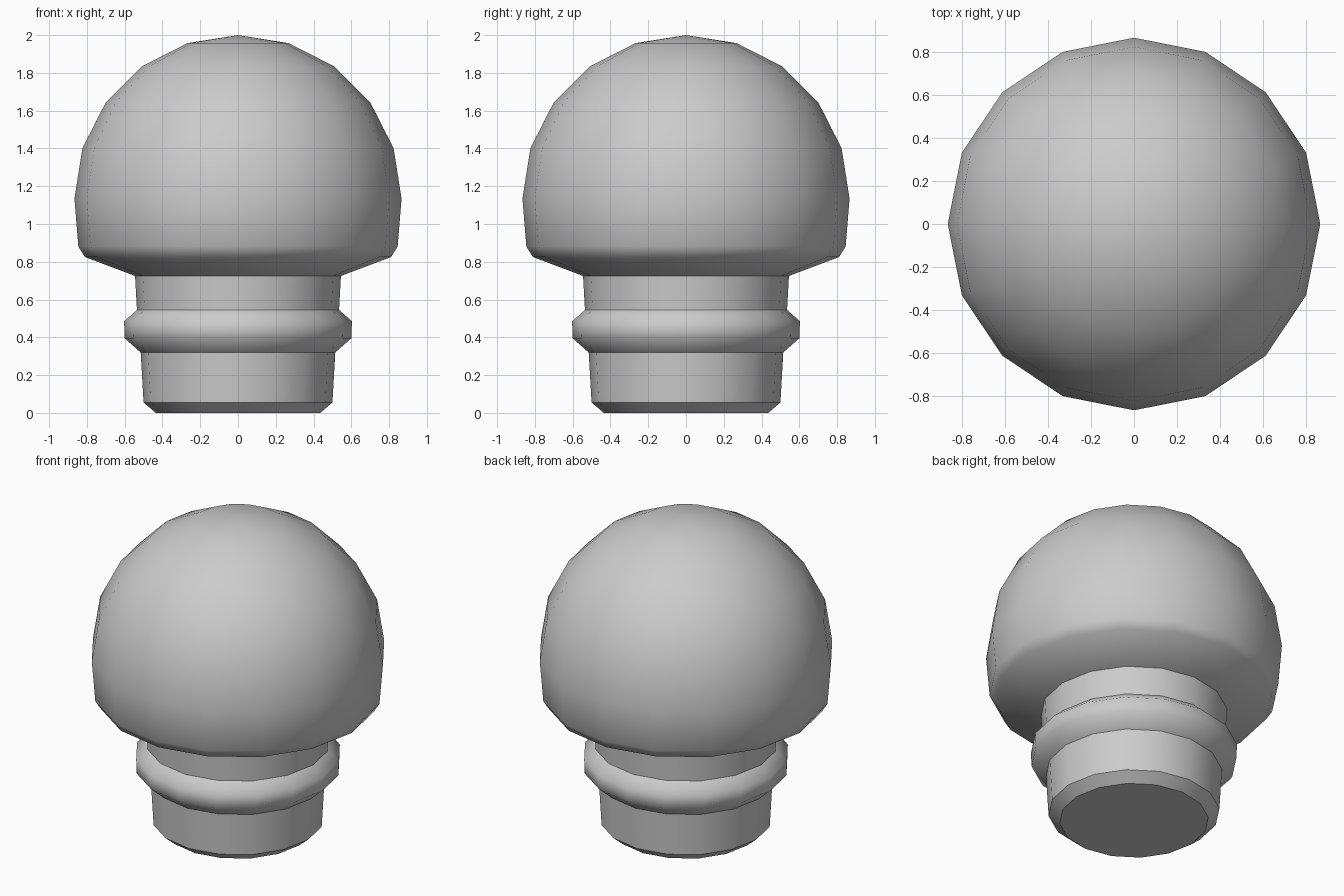
import bpy
import bmesh
from math import cos, sin, pi, radians

cube = bpy.data.objects.get("Cube")
if cube:
    bpy.data.objects.remove(cube, do_unlink=True)

SIDES = 16

grey = bpy.data.materials.new("plain grey")
grey.use_nodes = True
colour = (0.6, 0.6, 0.6, 1)
grey.diffuse_color = colour
grey.node_tree.nodes["Principled BSDF"].inputs["Base Color"].default_value = colour


def lathe(name, profile, sharp=()):
    """Revolve (radius, z) points, listed top to bottom; sharp lists crisp rings."""
    bm = bmesh.new()
    rings = []
    for r, z in profile:
        count = SIDES if r > 0 else 1
        rings.append([bm.verts.new((r * cos(2 * pi * i / SIDES),
                                    r * sin(2 * pi * i / SIDES), z))
                      for i in range(count)])
    for a, b in zip(rings, rings[1:]):
        for i in range(SIDES):
            j = (i + 1) % SIDES
            if len(a) == 1:
                face = (a[0], b[i], b[j])
            elif len(b) == 1:
                face = (a[i], b[0], a[j])
            else:
                face = (a[i], b[i], b[j], a[j])
            bm.faces.new(face).smooth = True
    for k in sharp:
        ring = rings[k]
        for i in range(SIDES):
            bm.edges.get((ring[i], ring[(i + 1) % SIDES])).smooth = False
    bm.normal_update()
    mesh = bpy.data.meshes.new(name)
    bm.to_mesh(mesh)
    bm.free()
    mesh.materials.append(grey)
    obj = bpy.data.objects.new(name, mesh)
    bpy.context.collection.objects.link(obj)
    return obj


# Rounded head: upper half of a sphere, then a softened rim and sloped underside
R, CENTRE = 0.866, 1.134
dome = [(R * sin(radians(a)), CENTRE + R * cos(radians(a))) for a in range(0, 91, 18)]
lathe("domed_head", dome + [(0.845, 0.88), (0.81, 0.825), (0.545, 0.725)])

# Tapered neck under the head
lathe("neck", [(0.545, 0.725), (0.535, 0.545)])

# Raised ring around the stem
lathe("ring", [(0.535, 0.545), (0.603, 0.485), (0.6, 0.395), (0.515, 0.32)])

# Tapered plug with a chamfered foot
lathe("plug", [(0.515, 0.32), (0.5, 0.055), (0.435, 0), (0, 0)], sharp=(1, 2))
